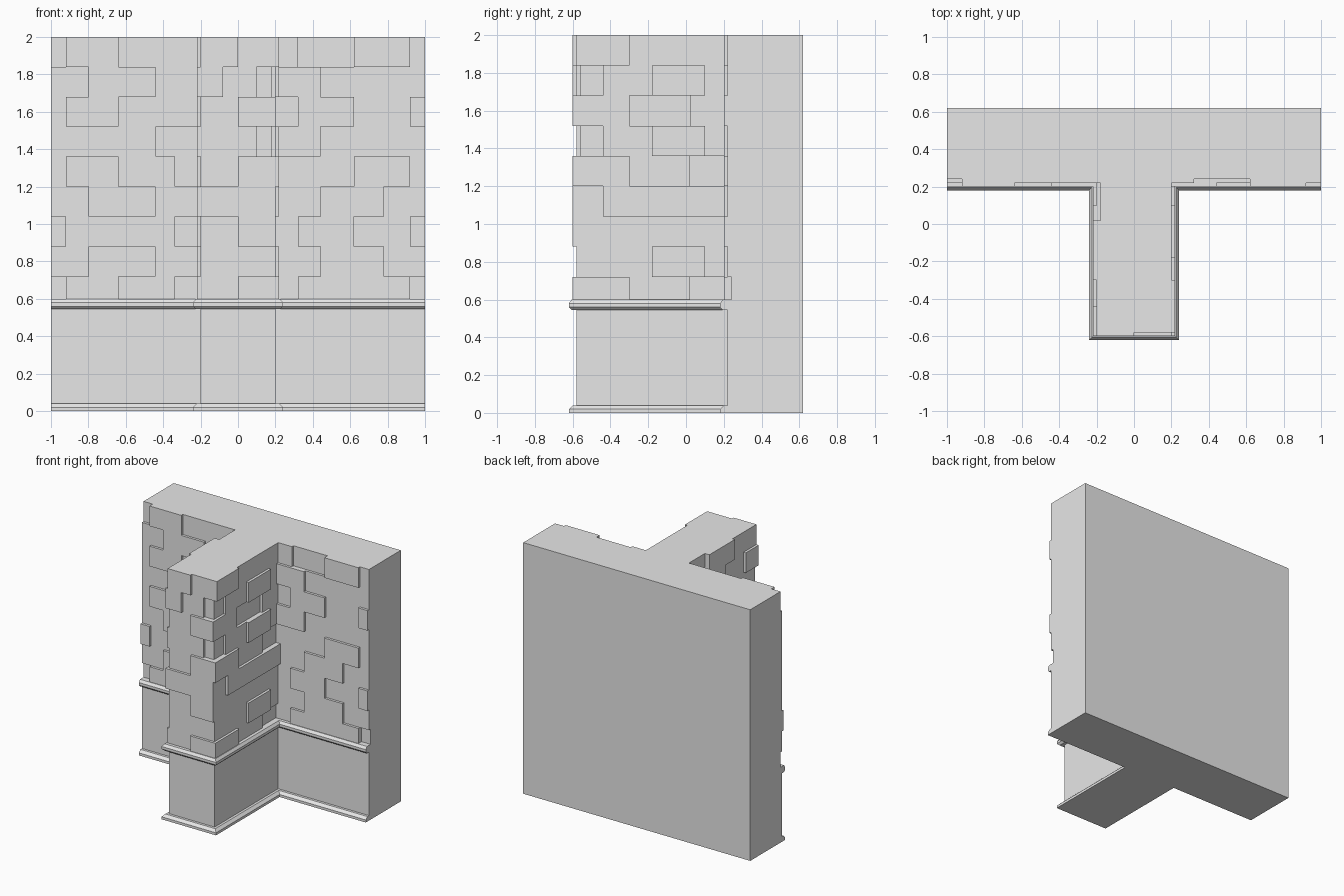
import bpy
import bmesh

cube = bpy.data.objects.get("Cube")
if cube:
    bpy.data.objects.remove(cube, do_unlink=True)

stone = bpy.data.materials.new("grey_stone")
stone.use_nodes = True
GREY = (0.8, 0.8, 0.8, 1)
stone.diffuse_color = GREY
stone.node_tree.nodes["Principled BSDF"].inputs["Base Color"].default_value = GREY

STEP = 0.02       # brick relief
ROW = 0.16        # brick height
SIDE, FRONT, WALL, BACK = 0.2, -0.58, 0.22, 0.62


def finish(name, bm):
    bmesh.ops.recalc_face_normals(bm, faces=bm.faces)
    mesh = bpy.data.meshes.new(name)
    bm.to_mesh(mesh)
    bm.free()
    mesh.materials.append(stone)
    obj = bpy.data.objects.new(name, mesh)
    bpy.context.collection.objects.link(obj)
    return obj


def front_path(d):
    """Front outline of the T-shaped plan, pushed outward by d."""
    half = [(SIDE + d, FRONT - d), (SIDE + d, WALL - d), (1, WALL - d)]
    return [(-x, y) for x, y in reversed(half)] + half


def core(name, d, z0, z1):
    bm = bmesh.new()
    plan = front_path(d) + [(1, BACK), (-1, BACK)]
    face = bm.faces.new([bm.verts.new((x, y, z0)) for x, y in plan])
    up = bmesh.ops.extrude_face_region(bm, geom=[face])["geom"]
    verts = [v for v in up if isinstance(v, bmesh.types.BMVert)]
    bmesh.ops.translate(bm, verts=verts, vec=(0, 0, z1 - z0))
    finish(name, bm)


def moulding(name, profile):
    """Sweep an (outset, height) profile along the front outline."""
    bm = bmesh.new()
    rings = [[bm.verts.new((x, y, z)) for x, y in front_path(d)] for d, z in profile]
    for a, b in zip(rings, rings[1:] + rings[:1]):
        for i in range(len(a) - 1):
            bm.faces.new((a[i], a[i + 1], b[i + 1], b[i]))
    for end in (0, -1):
        bm.faces.new([r[end] for r in rings])
    finish(name, bm)


def box(bm, x0, x1, y0, y1, z0, z1):
    verts = bmesh.ops.create_cube(bm, size=1)["verts"]
    for v in verts:
        v.co = (x1 if v.co.x > 0 else x0, y1 if v.co.y > 0 else y0,
                z1 if v.co.z > 0 else z0)


# Plan body: plain plinth below, recessed core behind the bricks above
core("plinth", 0, 0, 0.6)
core("wall_core", -STEP, 0.6, 2)
moulding("base_moulding", [(-0.01, 0), (0.04, 0), (0.04, 0.02), (0.02, 0.04), (-0.01, 0.04)])
moulding("upper_moulding", [(-0.01, 0.545), (0.025, 0.545), (0.04, 0.56),
                            (0.04, 0.58), (0.025, 0.6), (-0.01, 0.6)])

# Brick courses, top to bottom: joints, then one relief sign per brick
# (+ proud, 0 flush, - recessed)
LEFT_WALL = [((-.92, -.64), "-+0"), ((-.8, -.44), "0+0"), ((-.92, -.64), "0+0"),
             ((-.44,), "0+"), ((-.92, -.64, -.34), "0+0+"), ((-.8, -.44), "0+0"),
             ((-.92, -.64, -.34), "+00+"), ((-.8, -.44), "0+0"),
             ((-.92, -.64, -.34), "-+0+")]
RIGHT_WALL = [((.32, .62, .92), "0-+0"), ((.44,), "+0"), ((.32, .62, .92), "0+0+"),
              ((.44,), "+0"), ((.62, .92), "0+0"), ((.44, .78), "0+0"),
              ((.32, .62, .92), "0+0+"), ((.44, .78), "0+0"), ((.32, .92), "0+-")]
PIER_FRONT = [((0,), "+0"), ((-.08, .1), "+0-"), ((0,), "0+"), ((.1,), "0-"),
              ((0,), "0+"), ((), "+"), ((0,), "0+"), ((.1,), "00"), ((0,), "0+")]
EVEN, ODD = (-.3, .02), (-.44, -.18, .1)
PIER_RIGHT = [(EVEN, "+00"), (ODD, "-0+0"), (EVEN, "0-0"), (ODD, "-0+0"),
              (EVEN, "+0-"), (ODD, "0+++"), (EVEN, "000"), (ODD, "00+0"), (EVEN, "+0-")]
PIER_LEFT = [(EVEN, "0+-"), (ODD, "+0+0"), (EVEN, "0+0"), (ODD, "+00+"),
             (EVEN, "0+0"), (ODD, "+0+0"), (EVEN, "0+0"), (ODD, "0+00"), (EVEN, "+0+")]


def out(sign):
    return {"+": STEP, "0": 0, "-": -STEP}[sign]


def bricks(course, start, end):
    """Yield start, end and relief of each brick that stands off the core."""
    joints, signs = course
    edges = [start, *joints, end]
    for a, b, s in zip(edges, edges[1:], signs):
        if s != "-":
            yield a, b, out(s)


panels = {n: bmesh.new() for n in ("left_wall_bricks", "right_wall_bricks",
          "pier_front_bricks", "pier_left_bricks", "pier_right_bricks")}
wl, wr, pf, pl, pr = panels.values()
for i in range(len(PIER_FRONT)):
    top = 2 - i * ROW
    z = (max(top - ROW, 0.6), top)
    left, right = PIER_LEFT[i], PIER_RIGHT[i]
    # Pier front wraps both outer corners
    for a, b, d in bricks(PIER_FRONT[i], -SIDE - out(left[1][0]), SIDE + out(right[1][0])):
        box(pf, a, b, FRONT - d, FRONT + STEP, *z)
    # Pier flanks
    for bm, course, s in ((pl, left, -1), (pr, right, 1)):
        for a, b, d in bricks(course, FRONT + STEP, WALL + STEP):
            xs = sorted((s * (SIDE - STEP), s * (SIDE + d)))
            box(bm, *xs, a, b, *z)
    # Wall panels either side, butting against the flanks
    for a, b, d in bricks(LEFT_WALL[i], -1, -SIDE - out(left[1][-1])):
        box(wl, a, b, WALL - d, WALL + STEP, *z)
    for a, b, d in bricks(RIGHT_WALL[i], SIDE + out(right[1][-1]), 1):
        box(wr, a, b, WALL - d, WALL + STEP, *z)

for name, bm in panels.items():
    finish(name, bm)
